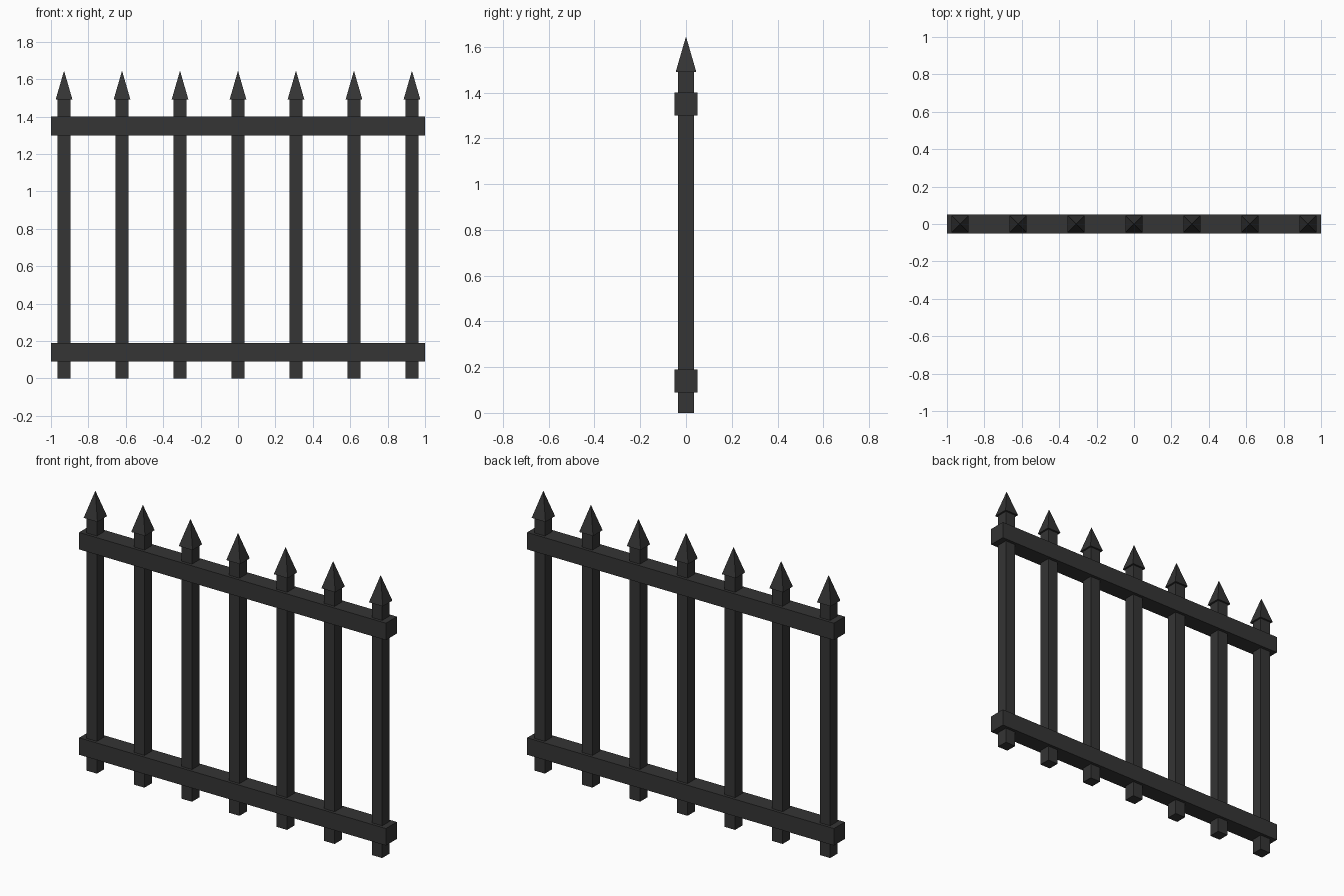
import bpy, bmesh, math
from mathutils import Matrix

if "Cube" in bpy.data.objects:
    bpy.data.objects.remove(bpy.data.objects["Cube"])

iron = bpy.data.materials.new("dark iron")
iron.diffuse_color = (0.035, 0.035, 0.035, 1)
iron.use_nodes = True
iron.node_tree.nodes["Principled BSDF"].inputs["Base Color"].default_value = iron.diffuse_color


def add_object(name, bm):
    mesh = bpy.data.meshes.new(name)
    bm.to_mesh(mesh)
    bm.free()
    mesh.materials.append(iron)
    obj = bpy.data.objects.new(name, mesh)
    bpy.context.collection.objects.link(obj)


def box(name, x, width, depth, z0, z1):
    bm = bmesh.new()
    bmesh.ops.create_cube(bm, size=1, matrix=Matrix.Translation((x, 0, (z0 + z1) / 2))
                          @ Matrix.Diagonal((width, depth, z1 - z0, 1)))
    add_object(name, bm)


def spike(name, x, width, z0, z1):
    # Four-sided pyramid with its sides square to the axes
    bm = bmesh.new()
    bmesh.ops.create_cone(bm, cap_ends=True, segments=4, radius1=width / math.sqrt(2),
                          radius2=0, depth=z1 - z0,
                          matrix=Matrix.Translation((x, 0, (z0 + z1) / 2))
                          @ Matrix.Rotation(math.pi / 4, 4, 'Z'))
    bmesh.ops.remove_doubles(bm, verts=bm.verts, dist=1e-5)
    add_object(name, bm)


# Horizontal rails
box("bottom_rail", 0, 2.0, 0.102, 0.09, 0.19)
box("top_rail", 0, 2.0, 0.102, 1.30, 1.40)

# Upright bars with pointed heads
for i in range(7):
    x = (i - 3) * 0.31
    box(f"picket_{i + 1}", x, 0.068, 0.068, 0, 1.49)
    spike(f"spear_tip_{i + 1}", x, 0.09, 1.49, 1.645)
